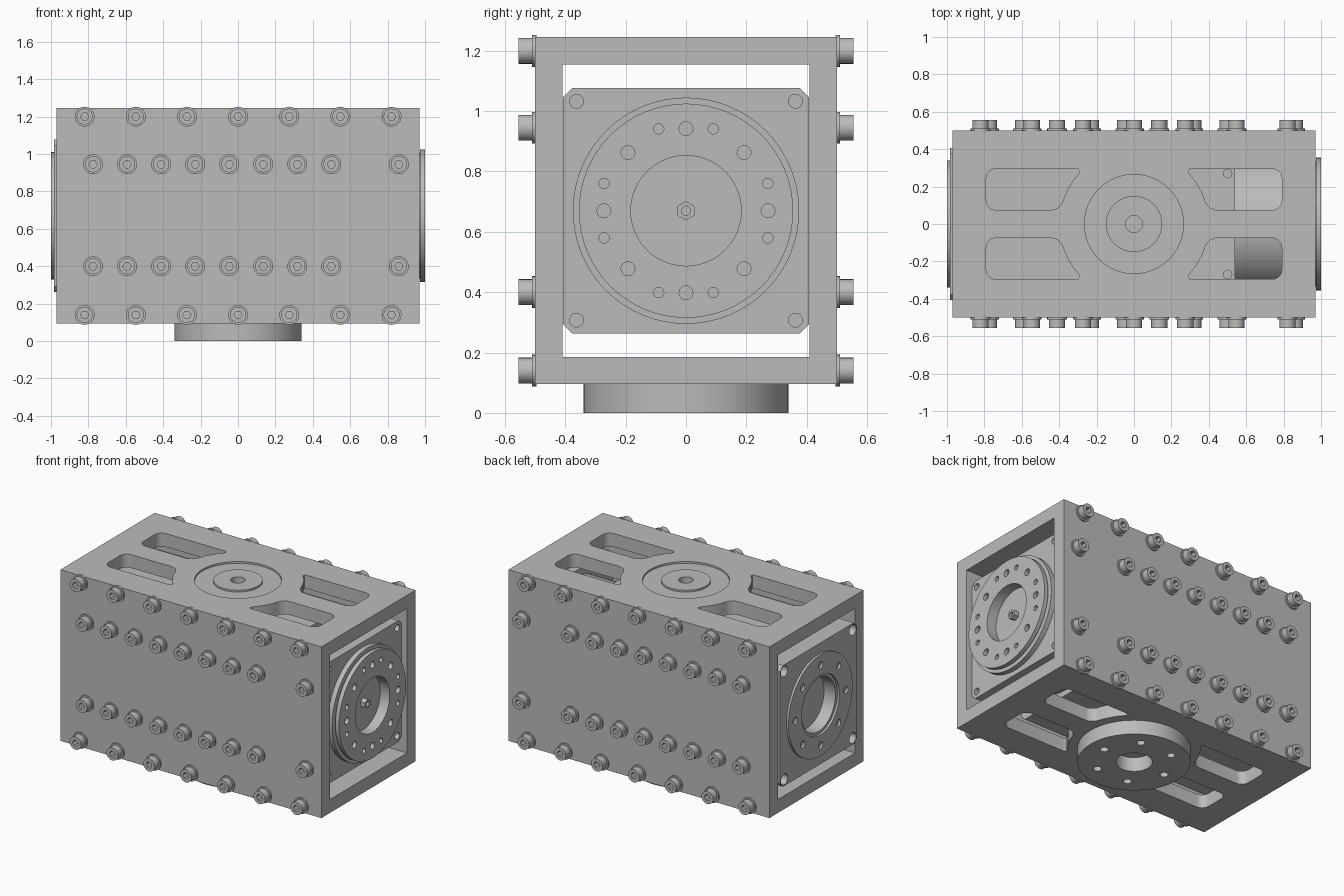
import bpy, bmesh, math
from math import sin, cos, radians, pi

old = bpy.data.objects.get("Cube")
if old:
    bpy.data.objects.remove(old, do_unlink=True)

grey = bpy.data.materials.new("machined grey")
grey.use_nodes = True
COLOUR = (0.5, 0.5, 0.5, 1)
grey.diffuse_color = COLOUR
bsdf = next(n for n in grey.node_tree.nodes if n.type == 'BSDF_PRINCIPLED')
bsdf.inputs["Base Color"].default_value = COLOUR

MID = 0.67  # height of the drive axis
AXES = {'x': lambda u, v, w: (w, u, v),
        'y': lambda u, v, w: (u, w, v),
        'z': lambda u, v, w: (u, v, w)}


def link(obj):
    bpy.context.scene.collection.objects.link(obj)
    return obj


def evaluated_mesh(obj):
    deps = bpy.context.evaluated_depsgraph_get()
    return bpy.data.meshes.new_from_object(obj.evaluated_get(deps))


def finish(mesh):
    mesh.materials.clear()
    mesh.materials.append(grey)
    mesh.shade_smooth()
    mesh.set_sharp_from_angle(angle=radians(30))


def slab(name, loops, axis, low, high):
    """Extrude closed outlines (inner ones become holes) along an axis."""
    curve = bpy.data.curves.new(name, 'CURVE')
    curve.dimensions, curve.fill_mode = '2D', 'BOTH'
    curve.extrude = (high - low) / 2
    for loop in loops:
        spline = curve.splines.new('POLY')
        spline.points.add(len(loop) - 1)
        for point, (u, v) in zip(spline.points, loop):
            point.co = (u, v, 0, 1)
        spline.use_cyclic_u = True
    temp = link(bpy.data.objects.new(name, curve))
    mesh = evaluated_mesh(temp)
    bpy.data.objects.remove(temp)
    bpy.data.curves.remove(curve)
    bm = bmesh.new()
    bm.from_mesh(mesh)
    bmesh.ops.remove_doubles(bm, verts=bm.verts, dist=1e-5)
    for vert in bm.verts:
        u, v, w = vert.co
        vert.co = AXES[axis](u, v, w + (low + high) / 2)
    bmesh.ops.recalc_face_normals(bm, faces=bm.faces)
    bm.to_mesh(mesh)
    bm.free()
    finish(mesh)
    mesh.name = name
    return link(bpy.data.objects.new(name, mesh))


def cut(obj, cutters):
    for cutter in cutters:
        cutter.hide_render = True
        mod = obj.modifiers.new("cut", 'BOOLEAN')
        mod.operation, mod.solver, mod.object = 'DIFFERENCE', 'EXACT', cutter
    mesh = evaluated_mesh(obj)
    obj.modifiers.clear()
    obj.data = mesh
    finish(mesh)
    for cutter in cutters:
        bpy.data.objects.remove(cutter)


def circle(r, cu=0, cv=0, n=48):
    return [(cu + r * cos(2 * pi * i / n), cv + r * sin(2 * pi * i / n)) for i in range(n)]


def ring(angles, radius, r, cv=MID):
    return [circle(r, radius * cos(radians(a)), cv + radius * sin(radians(a)), 16) for a in angles]


def rect(u0, u1, v0, v1):
    return [(u0, v0), (u1, v0), (u1, v1), (u0, v1)]


def rounded(corners, steps=5):
    """Round each (u, v, radius) corner; zero radius keeps the point."""
    out = []
    for i, (u, v, r) in enumerate(corners):
        if r == 0:
            out.append((u, v))
            continue
        ends = []
        for pu, pv, _ in (corners[i - 1], corners[(i + 1) % len(corners)]):
            k = r / math.hypot(pu - u, pv - v)
            ends.append((u + (pu - u) * k, v + (pv - v) * k))
        for s in range(steps + 1):
            t = s / steps
            a, b, c = (1 - t) ** 2, 2 * t * (1 - t) * 0.707, t * t
            out.append(tuple((a * ends[0][j] + b * (u, v)[j] + c * ends[1][j]) / (a + b + c)
                             for j in (0, 1)))
    return out


def chamfered(h, c):
    return [(u, v + MID) for u, v in ((h, c - h), (h, h - c), (h - c, h), (c - h, h),
                                      (-h, h - c), (-h, c - h), (c - h, -h), (h - c, -h))]


# Square tube housing with side windows and curved top and bottom slots
housing = slab("housing", [rect(-0.5, 0.5, 0.095, 1.245), rect(-0.41, 0.41, 0.185, 1.155)],
               'x', -0.97, 0.97)
cutters = []
for x in (-0.61, 0, 0.61):
    window = [(u, v, 0.05) for u, v in rect(x - 0.21, x + 0.21, 0.52, 0.82)]
    cutters.append(slab("window_cutter", [rounded(window)], 'y', -0.7, 0.7))
arc = [(0.4 * cos(radians(a)), 0.4 * sin(radians(a)), r)
       for a, r in ((47.5, 0.04), (40, 0), (33, 0), (26, 0), (20, 0), (10.8, 0.05))]
slot = rounded([(0.79, 0.075, 0.05), (0.79, 0.295, 0.05)] + arc)
for sx in (-1, 1):
    for sy in (-1, 1):
        cutters.append(slab("slot_cutter", [[(sx * u, sy * v) for u, v in slot]], 'z', -0.1, 1.4))
cutters.append(slab("groove_cutter", [circle(0.265), circle(0.15)], 'z', 1.233, 1.3))
cutters.append(slab("top_hole_cutter", [circle(0.045)], 'z', 1.1, 1.3))
cut(housing, cutters)

# Mounting flange underneath
slab("bottom_flange", [circle(0.34, n=64), circle(0.11)] + ring(range(0, 360, 60), 0.235, 0.026, 0),
     'z', 0, 0.097)

# Drive body inside the housing
body = slab("drive_body", [chamfered(0.407, 0.03)], 'x', -0.9, 0.54)
cut(body, [slab("pin_cutter", [circle(0.023, 0.5, y, 16)], 'z', 1.0, 1.2) for y in (-0.27, 0.27)])
slab("drive_cylinder", [circle(0.37, 0, MID, 64)], 'x', 0.53, 0.84)

# Square end plates with corner holes
corner_angles = (45, 135, 225, 315)
slab("output_end_plate", [chamfered(0.407, 0.03)] + ring(corner_angles, 0.513, 0.023), 'x', 0.83, 0.93)
slab("rear_end_plate", [chamfered(0.407, 0.03), circle(0.18, 0, MID)]
     + ring(corner_angles, 0.513, 0.036), 'x', -0.985, -0.89)
slab("rear_ring", [circle(0.34, 0, MID, 64), circle(0.2, 0, MID)]
     + ring(range(0, 360, 45), 0.27, 0.024), 'x', -1.0, -0.98)

# Output disc: flanged rim, neck, drilled face and a central hub
bore = circle(0.183, 0, MID)
slab("output_rim", [circle(0.375, 0, MID, 64), bore], 'x', 0.92, 0.963)
slab("output_neck", [circle(0.335, 0, MID, 64), bore], 'x', 0.96, 0.974)
small = [a + d for a in range(0, 360, 90) for d in (-18.4, 18.4)]
slab("output_face", [circle(0.355, 0, MID, 64), bore] + ring(range(0, 360, 45), 0.272, 0.023)
     + ring(small, 0.286, 0.017), 'x', 0.972, 1.0)
hexagon = [(v, u + MID) for u, v in circle(0.032, n=6)]
slab("output_hub", [hexagon, circle(0.015, 0, MID, 16)], 'x', 0.92, 0.965)

# Socket screws with washers along both sides
washer = slab("washer", [circle(0.053, n=24)], 'y', 0.495, 0.51)
head = slab("screw_head", [circle(0.043, n=24), circle(0.022, n=6)], 'y', 0.508, 0.555)
outer_row = [-0.82 + 0.2735 * i for i in range(7)]
inner_row = [-0.775 + 0.182 * i for i in range(8)] + [0.86]
for row, heights in ((outer_row, (0.14, 1.2)), (inner_row, (0.4, 0.945))):
    for z in heights:
        for x in row:
            for turn in (0, pi):
                for part in (washer, head):
                    copy = link(bpy.data.objects.new(part.name, part.data))
                    copy.location = (x, 0, z)
                    copy.rotation_euler.z = turn
bpy.data.objects.remove(washer)
bpy.data.objects.remove(head)
